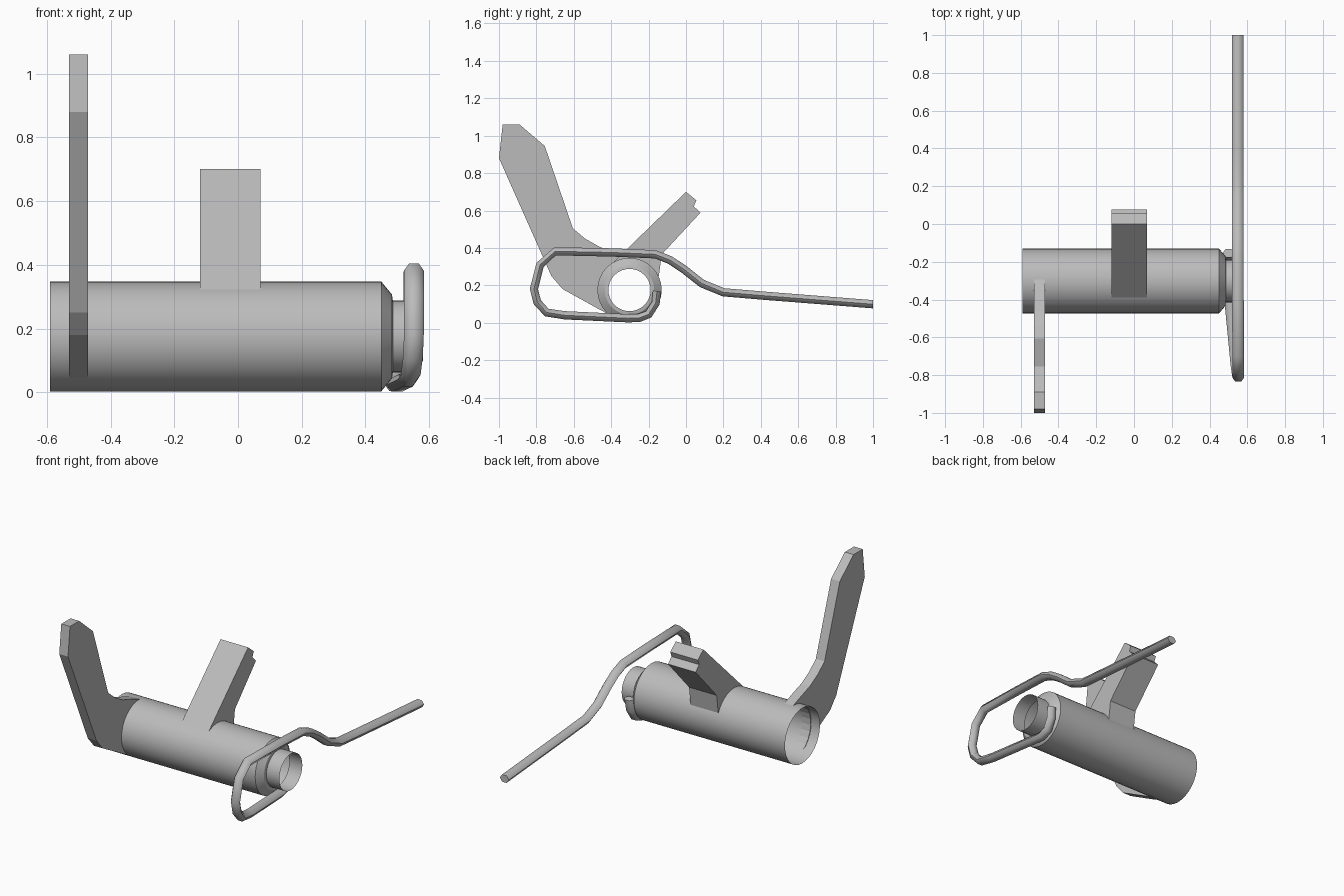
import bpy, bmesh, math
from mathutils import Vector

if "Cube" in bpy.data.objects:
    bpy.data.objects.remove(bpy.data.objects["Cube"])

metal = bpy.data.materials.new("grey metal")
metal.diffuse_color = (0.5, 0.5, 0.5, 1)
metal.use_nodes = True
metal.node_tree.nodes["Principled BSDF"].inputs["Base Color"].default_value = metal.diffuse_color

CY, CZ = -0.302, 0.175   # tube axis in the yz plane


def finish(bm, name, smooth=None):
    bmesh.ops.recalc_face_normals(bm, faces=bm.faces)
    me = bpy.data.meshes.new(name)
    bm.to_mesh(me)
    bm.free()
    me.materials.append(metal)
    ob = bpy.data.objects.new(name, me)
    bpy.context.collection.objects.link(ob)
    if smooth:
        bpy.ops.object.select_all(action='DESELECT')
        ob.select_set(True)
        bpy.context.view_layer.objects.active = ob
        bpy.ops.object.shade_smooth_by_angle(angle=math.radians(smooth))
    return ob


def loft(bm, rings, caps=False):
    rings = [[bm.verts.new(p) for p in r] for r in rings]
    n = len(rings[0])
    for a, b in zip(rings, rings[1:]):
        for i in range(n):
            j = (i + 1) % n
            bm.faces.new((a[i], a[j], b[j], b[i]))
    if caps:
        bm.faces.new(rings[0])
        bm.faces.new(rings[-1])


def plate(name, profile, x0, x1):
    bm = bmesh.new()
    loft(bm, [[(x, y, z) for y, z in profile] for x in (x0, x1)], True)
    finish(bm, name)


def arc(r, a0, a1, n):
    angles = [math.radians(a0 + (a1 - a0) * i / n) for i in range(n + 1)]
    return [(CY + r * math.cos(a), CZ + r * math.sin(a)) for a in angles]


# open hollow tube with tapered shoulder and neck
bm = bmesh.new()
steps = [(-0.59, 0.172), (0.45, 0.172), (0.483, 0.132), (0.486, 0.113), (0.575, 0.113)]
loft(bm, [[(x, y, z) for y, z in arc(r, 0, 360, 32)[:-1]] for x, r in steps])
finish(bm, "tube", 30)

# tall side lever, its foot following the tube wall
plate("lever",
      [(-0.98, 1.06), (-0.89, 1.06), (-0.755, 0.945), (-0.605, 0.505), (-0.54, 0.45),
       (-0.46, 0.405), (-0.38, 0.378)] + arc(0.168, 83, 236, 12) +
      [(-0.47, 0.075), (-0.66, 0.18), (-0.72, 0.25), (-1.0, 0.88)],
      -0.53, -0.47)

# notched tab in the middle
plate("notched_tab",
      [(0, 0.70), (0.055, 0.655), (0.042, 0.622), (0.077, 0.588), (-0.13, 0.365),
       (-0.145, 0.25)] + arc(0.168, 30, 120, 8) + [(-0.39, 0.322)],
      -0.12, 0.07)

# bent wire spring: hexagonal section swept along a path
path = [(0.50, -0.155, 0.17), (0.495, -0.162, 0.105), (0.49, -0.20, 0.045), (0.49, -0.25, 0.026),
        (0.50, -0.31, 0.024), (0.533, -0.65, 0.040), (0.542, -0.745, 0.055), (0.549, -0.795, 0.11),
        (0.552, -0.813, 0.18), (0.552, -0.78, 0.31), (0.552, -0.70, 0.382),
        (0.55, -0.40, 0.376), (0.55, -0.165, 0.366), (0.55, -0.085, 0.335), (0.55, -0.01, 0.285),
        (0.55, 0.085, 0.210), (0.55, 0.20, 0.163), (0.55, 0.40, 0.146), (0.55, 1.0, 0.099)]
path = [Vector(p) for p in path]
rings = []
for i, p in enumerate(path):
    t = path[min(i + 1, len(path) - 1)] - path[max(i - 1, 0)]
    n = Vector((0, -t.z, t.y)).normalized()
    if i == len(path) - 1:
        n = Vector((0, 0, 1))   # straight cut at the tip
    ring = []
    for k in range(6):
        a = k * math.pi / 3
        ring.append(p + Vector((0.031 * math.cos(a), 0, 0)) + n * (0.0255 * math.sin(a)))
    rings.append(ring)
bm = bmesh.new()
loft(bm, rings, True)
finish(bm, "wire_spring", 65)
